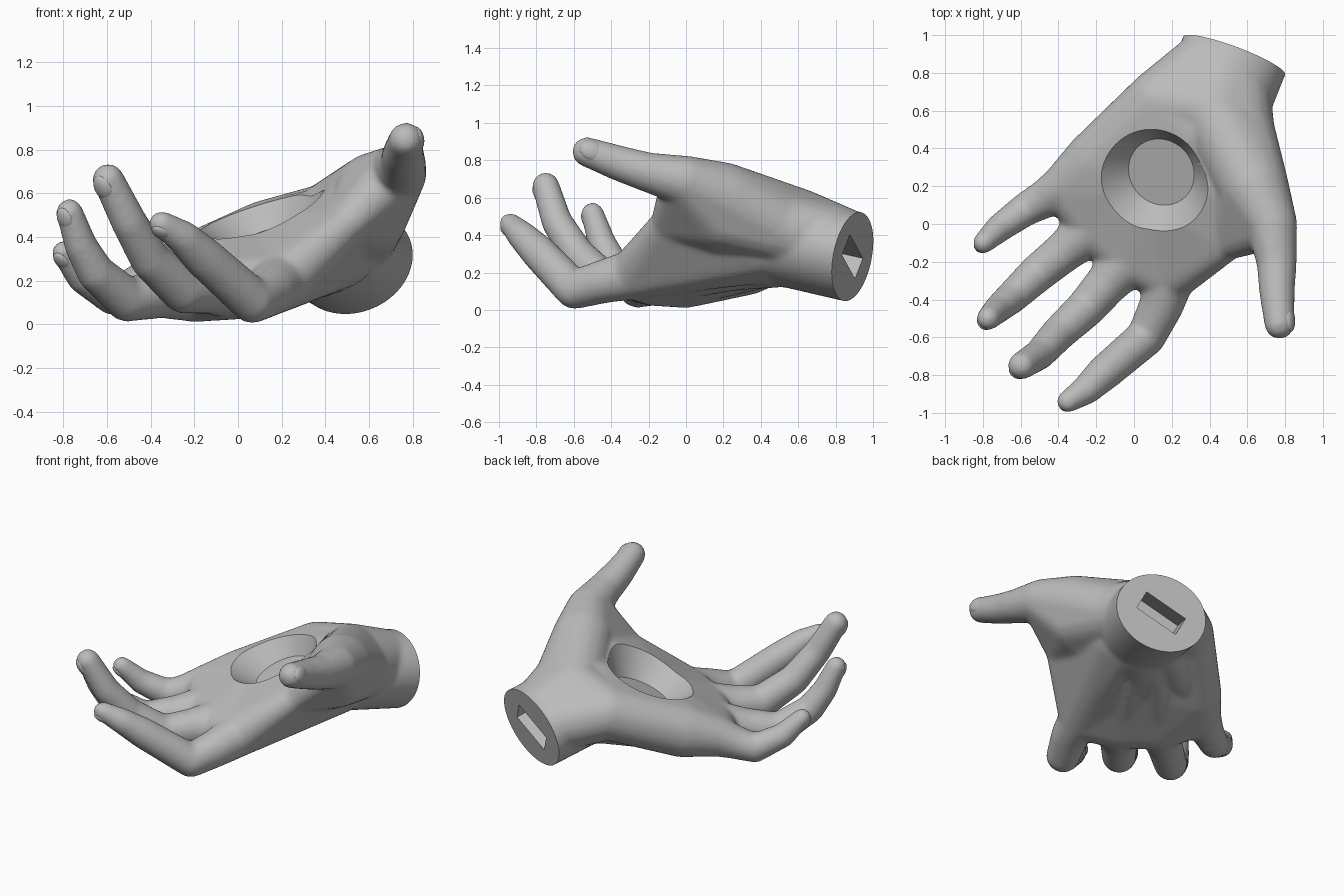
import bpy, bmesh, math
from mathutils import Vector, Matrix

if "Cube" in bpy.data.objects:
    bpy.data.objects.remove(bpy.data.objects["Cube"])

skin = bpy.data.materials.new("plaster grey")
skin.diffuse_color = (0.5, 0.5, 0.5, 1)
skin.use_nodes = True
skin.node_tree.nodes["Principled BSDF"].inputs["Base Color"].default_value = skin.diffuse_color


def make_object(name, bm):
    mesh = bpy.data.meshes.new(name)
    bm.to_mesh(mesh)
    bm.free()
    mesh.materials.append(skin)
    obj = bpy.data.objects.new(name, mesh)
    bpy.context.collection.objects.link(obj)
    return obj


def hull(bm, balls):
    """Add the convex hull around a group of balls (x, y, z, radius)."""
    part = bmesh.new()
    for x, y, z, r in balls:
        bmesh.ops.create_icosphere(part, subdivisions=3, radius=r,
                                   matrix=Matrix.Translation((x, y, z)))
    points = [v.co.copy() for v in part.verts]
    part.free()
    part = bmesh.new()
    for p in points:
        part.verts.new(p)
    bmesh.ops.convex_hull(part, input=part.verts)
    loose = [v for v in part.verts if not v.link_faces]
    bmesh.ops.delete(part, geom=loose, context='VERTS')
    tmp = bpy.data.meshes.new("tmp")
    part.to_mesh(tmp)
    part.free()
    bm.from_mesh(tmp)
    bpy.data.meshes.remove(tmp)


def frame(origin, xa, za):
    """Matrix with z along za and x close to xa."""
    z = Vector(za).normalized()
    y = z.cross(Vector(xa)).normalized()
    m = Matrix((y.cross(z), y, z)).transposed().to_4x4()
    m.translation = origin
    return m


# Palm anchor balls
heel_ulnar = (.13, .65, .4, .17)
heel_radial = (.55, .5, .44, .195)
heel_top = (.42, .6, .455, .195)
wrist_in = (.37, .5, .37, .25)
wrist_ulnar = (.365, .835, .34, .175)
wrist_top = (.53, .88, .35, .18)
centre = (.11, .22, .3, .2)
ulnar = (-.2, .33, .25, .17)
thenar_low = (.6, .2, .5, .18)
thenar = (.63, .2, .6, .19)
web = (.5, -.1, .46, .09)
mid_radial = (.45, .42, .36, .2)
thumb_base = (.73, 0, .69, .135)
k_index = (.19, -.28, .19, .135)
k_middle = (-.02, -.17, .17, .15)
k_ring = (-.2, 0, .16, .15)
k_little = (-.37, .195, .2, .125)

bm = bmesh.new()
for group in [(heel_ulnar, heel_radial, wrist_in, centre),
              (heel_ulnar, heel_top, heel_radial, wrist_ulnar, wrist_top),
              (heel_ulnar, wrist_ulnar, wrist_in),
              (heel_top, heel_radial, thenar),
              (heel_ulnar, ulnar, k_little, k_ring, centre),
              (centre, k_ring, k_middle, k_index),
              (centre, k_index, web, mid_radial),
              (centre, heel_radial, thenar_low, web),
              (heel_radial, thenar, thenar_low),
              (thenar, thenar_low, thumb_base, web)]:
    hull(bm, group)

# Bones running along the back of the hand
for i, k in enumerate((k_index, k_middle, k_ring, k_little)):
    hull(bm, [(k[0], k[1], k[2] - k[3] + .13, .12), (.46 - .07 * i, .5 + .03 * i, .27, .12)])

# Fingers and thumb, from knuckle to tip
fingers = [
    [k_index, (.145, -.43, .155, .118), (.065, -.597, .108, .104), (-.155, -.785, .305, .096),
     (-.25, -.875, .395, .08), (-.35, -.94, .46, .06)],
    [k_middle, (-.13, -.3, .165, .118), (-.25, -.44, .155, .106), (-.40, -.58, .295, .094),
     (-.5, -.69, .47, .083), (-.595, -.75, .663, .074)],
    [k_ring, (-.35, -.13, .14, .112), (-.51, -.26, .113, .102), (-.65, -.39, .235, .088),
     (-.72, -.45, .36, .076), (-.772, -.5, .513, .063)],
    [k_little, (-.46, .14, .165, .105), (-.57, .08, .13, .09), (-.71, -.02, .215, .076), (-.797, -.1, .327, .058)],
    [thumb_base, (.755, -.2, .735, .107), (.757, -.36, .785, .095), (.77, -.53, .845, .08)],
]
for chain in fingers:
    for a, b in zip(chain, chain[1:]):
        hull(bm, (a, b))

# Forearm stub, an oval tube along the wrist axis
wrist = Vector((.53, .89, .285))
axis = Vector((.355, .913, -.203)).normalized()
oval_frame = frame(wrist, (.92, -.32, .2), axis)
bmesh.ops.create_cone(bm, cap_ends=True, segments=64, radius1=.98, radius2=1, depth=.6,
                      matrix=oval_frame @ Matrix.Translation((0, 0, -.2)) @ Matrix.Diagonal((.292, .242, 1, 1)))
hand = make_object("hand", bm)

# Cutters: flat wrist end, slot in the wrist, dish in the palm
cutters = []


def box_cutter(name, matrix, size):
    b = bmesh.new()
    bmesh.ops.create_cube(b, size=1, matrix=matrix @ Matrix.Diagonal((*size, 1)))
    cutters.append(make_object(name, b))


box_cutter("wrist_end_cutter", oval_frame @ Matrix.Translation((0, 0, .5)), (1.5, 1.5, 1))
box_cutter("slot_cutter", frame(wrist, (.87, -.24, .44), axis), (.29, .125, .3))
b = bmesh.new()
dish_axis = Vector((-.3, -.27, .92)).normalized()
low, depth = Vector((.145, .275, .385)), .4
bmesh.ops.create_cone(b, cap_ends=True, segments=96, radius1=.182, radius2=.182 + depth * .8, depth=depth,
                      matrix=frame(low + dish_axis * depth / 2, (1, 0, 0), dish_axis))
cutters.append(make_object("dish_cutter", b))

# Fuse everything, soften, then cut
mod = hand.modifiers.new("fuse", 'REMESH')
mod.mode = 'VOXEL'
mod.voxel_size = .013
mod = hand.modifiers.new("soften", 'SMOOTH')
mod.factor, mod.iterations = .5, 18
for c in cutters:
    c.hide_render = True
    mod = hand.modifiers.new(c.name, 'BOOLEAN')
    mod.operation, mod.solver, mod.object = 'DIFFERENCE', 'EXACT', c
bpy.context.view_layer.objects.active = hand
hand.select_set(True)
for mod in list(hand.modifiers):
    bpy.ops.object.modifier_apply(modifier=mod.name)
for c in cutters:
    bpy.data.objects.remove(c)
bpy.ops.object.shade_smooth_by_angle(angle=math.radians(32))

# Nails: thin shells on the outer side of each fingertip
bm = bmesh.new()
for i, chain in enumerate(fingers):
    a, t = Vector(chain[-2][:3]), Vector(chain[-1][:3])
    r = chain[-1][3]
    along = (t - a).normalized()
    out = Vector((1, 0, .3)) if i == 4 else Vector((-.5, -.6, -.5))
    out = (out - along * out.dot(along)).normalized()
    m = frame(t - along * r * .25 + out * r * .66, along, out)
    bmesh.ops.create_uvsphere(bm, u_segments=24, v_segments=12, radius=r,
                              matrix=m @ Matrix.Diagonal((.9, .68, .4, 1)))
nails = make_object("nails", bm)
bpy.context.view_layer.objects.active = nails
hand.select_set(False)
nails.select_set(True)
bpy.ops.object.shade_smooth_by_angle(angle=math.radians(40))
